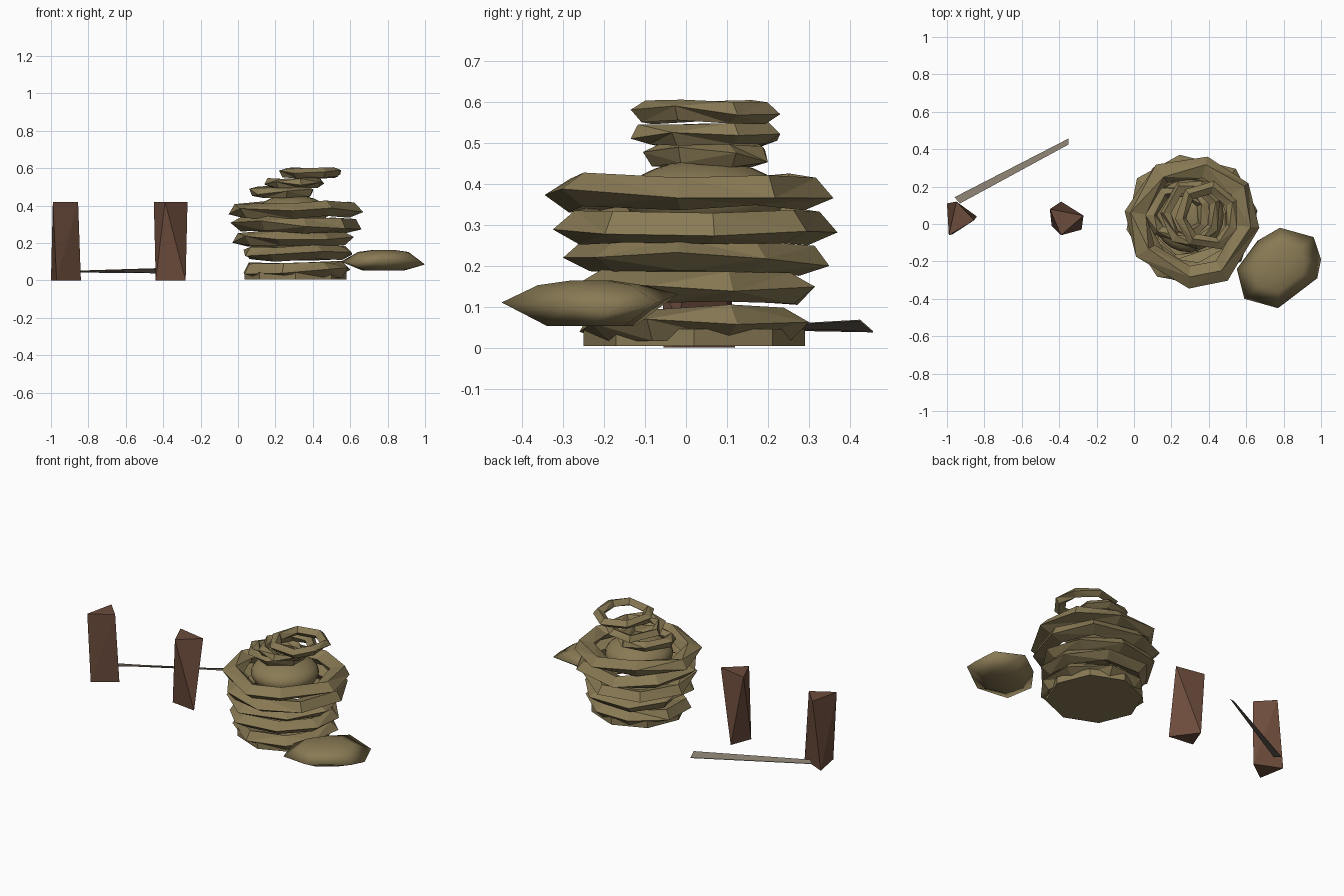
import bpy, bmesh, random
from math import sin, cos, pi
from mathutils import Vector

random.seed(7)
cube = bpy.data.objects.get("Cube")
if cube:
    bpy.data.objects.remove(cube, do_unlink=True)


def material(name, rgb):
    mat = bpy.data.materials.new(name)
    mat.use_nodes = True
    color = (*rgb, 1)
    mat.diffuse_color = color
    mat.node_tree.nodes["Principled BSDF"].inputs["Base Color"].default_value = color
    return mat


wicker = material("dry wicker", (0.25, 0.195, 0.09))
wood = material("dark wood", (0.15, 0.072, 0.045))
stick = material("grey stick", (0.23, 0.195, 0.15))


def finish(bm, name, mat, smooth=False):
    bmesh.ops.recalc_face_normals(bm, faces=bm.faces[:])
    mesh = bpy.data.meshes.new(name)
    for face in bm.faces:
        face.smooth = smooth
    bm.to_mesh(mesh)
    bm.free()
    mesh.materials.append(mat)
    obj = bpy.data.objects.new(name, mesh)
    bpy.context.collection.objects.link(obj)
    return obj


def fit(bm, low, high):
    """Stretch the mesh to fill the given box."""
    for axis in range(3):
        values = [v.co[axis] for v in bm.verts]
        a, b = min(values), max(values)
        for v in bm.verts:
            t = (v.co[axis] - a) / (b - a)
            v.co[axis] = low[axis] + t * (high[axis] - low[axis])


def loft(bm, loops, cap=True):
    """Join closed loops of points with side faces."""
    rows = [[bm.verts.new(p) for p in loop] for loop in loops]
    n = len(rows[0])
    for low, high in zip(rows, rows[1:]):
        for i in range(n):
            j = (i + 1) % n
            bm.faces.new((low[i], low[j], high[j], high[i]))
    if cap:
        bm.faces.new(rows[0][::-1])
        bm.faces.new(rows[-1])
    return rows


def rough_ring(name, low, high, width, sides=8):
    """Hand-woven hoop: a coarse ring with an uneven four-sided section."""
    bm = bmesh.new()
    radius = (high[0] - low[0] + high[1] - low[1]) / 4 - width
    height = (high[2] - low[2]) * 0.4
    phase = random.uniform(0, 2 * pi)
    rows = []
    for i in range(sides):
        a = phase + 2 * pi * (i + random.uniform(-0.15, 0.15)) / sides
        turn = random.uniform(-0.5, 0.5)
        lift = random.uniform(-0.22, 0.22) * height
        r0 = radius * random.uniform(0.96, 1.04)
        row = []
        for k in range(4):
            b = turn + k * pi / 2
            r = r0 + width * cos(b)
            row.append(bm.verts.new((r * cos(a), r * sin(a), height * sin(b) + lift)))
        rows.append(row)
    for i in range(sides):
        p, q = rows[i], rows[(i + 1) % sides]
        for k in range(4):
            m = (k + 1) % 4
            bm.faces.new((p[k], q[k], q[m], p[m]))
    fit(bm, low, high)
    bmesh.ops.triangulate(bm, faces=bm.faces[:])
    return finish(bm, name, wicker)


# Basket wall hoops, then the small leaning hoops on top
hoops = [
    ((0.03, -0.26, 0.01), (0.60, 0.30, 0.105), 0.055),
    ((0.03, -0.27, 0.10), (0.61, 0.315, 0.19), 0.055),
    ((-0.03, -0.30, 0.175), (0.62, 0.35, 0.265), 0.058),
    ((-0.04, -0.325, 0.25), (0.66, 0.37, 0.35), 0.06),
    ((-0.05, -0.345, 0.33), (0.67, 0.36, 0.427), 0.06),
]
for i, (low, high, width) in enumerate(hoops):
    rough_ring(f"basket_hoop_{i + 1}", low, high, width)

small = [
    ((0.06, -0.105, 0.44), (0.40, 0.20, 0.505), 0.032),
    ((0.14, -0.135, 0.49), (0.46, 0.23, 0.55), 0.032),
    ((0.22, -0.135, 0.545), (0.55, 0.23, 0.605), 0.032),
]
for i, (low, high, width) in enumerate(small):
    rough_ring(f"top_hoop_{i + 1}", low, high, width, 7)

# Basket floor
bm = bmesh.new()
bmesh.ops.create_cone(bm, cap_ends=True, segments=8, radius1=0.28, radius2=0.28, depth=0.03)
fit(bm, (0.035, -0.25, 0.004), (0.58, 0.29, 0.045))
finish(bm, "basket_floor", wicker)

# Smooth dome inside the basket
bm = bmesh.new()
bmesh.ops.create_uvsphere(bm, u_segments=24, v_segments=14, radius=1)
fit(bm, (0.10, -0.15, 0.27), (0.48, 0.24, 0.457))
finish(bm, "inner_dome", wicker, True)

# Loose lid lying beside the basket
rim = [(0.78, -0.02, 0.13), (0.66, -0.09, 0.10), (0.55, -0.24, 0.10),
       (0.59, -0.40, 0.09), (0.77, -0.45, 0.11), (0.98, -0.29, 0.10),
       (1.0, -0.19, 0.085), (0.96, -0.07, 0.11)]
centre = Vector((0.78, -0.23, 0))


def shrunk(factor, z):
    return [centre + (Vector((x, y, 0)) - centre) * factor + Vector((0, 0, z)) for x, y, _ in rim]


bm = bmesh.new()
loft(bm, [shrunk(0.5, 0.053), rim, shrunk(0.6, 0.152), shrunk(0.25, 0.163)])
finish(bm, "lid", wicker, True)

# Twisted three-sided posts: bottom and top corners
posts = {
    "outer_post": ([(-0.97, -0.055), (-0.84, 0.04), (-1.0, 0.11)],
                   [(-0.99, -0.06), (-0.855, 0.02), (-0.95, 0.12)]),
    "inner_post": ([(-0.44, -0.01), (-0.28, -0.03), (-0.39, 0.12)],
                   [(-0.39, -0.06), (-0.27, 0.045), (-0.45, 0.08)]),
}
for name, (bottom, top) in posts.items():
    bm = bmesh.new()
    loft(bm, [[(x, y, 0) for x, y in bottom], [(x, y, 0.42) for x, y in top]])
    bmesh.ops.triangulate(bm, faces=bm.faces[:])
    finish(bm, name, wood)

# Thin tilted stick lying behind the posts
bm = bmesh.new()
flat = [(-0.93, 0.11, 0.047), (-0.35, 0.425, 0.065), (-0.35, 0.457, 0.037), (-0.96, 0.143, 0.043)]
loft(bm, [flat, [(x, y, z + 0.003) for x, y, z in flat]])
finish(bm, "stick", stick)
